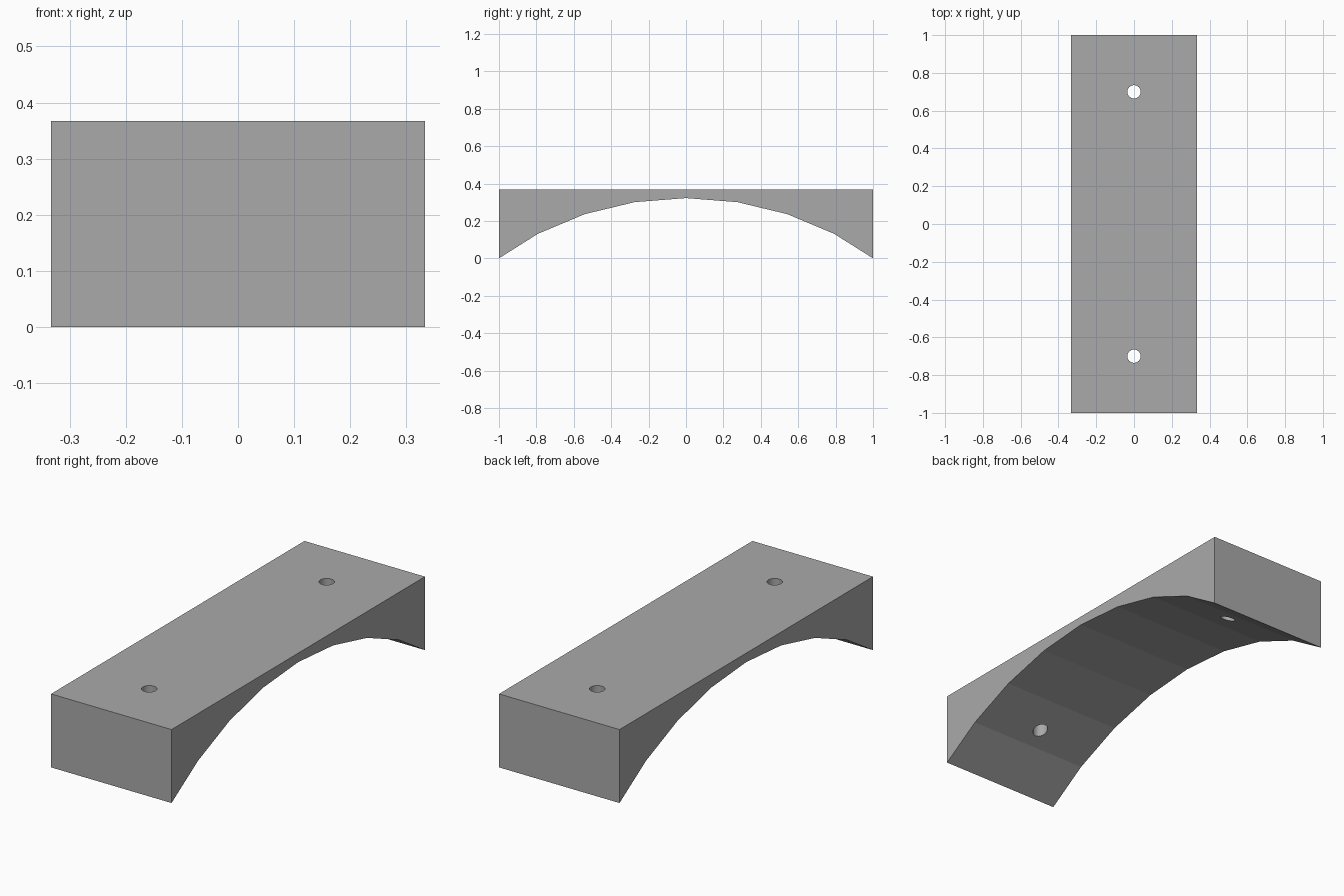
import bpy
import bmesh
from math import sin, cos, radians

HALF_WIDTH, HALF_LENGTH, HEIGHT = 0.333, 1.0, 0.367
ARCH_TOP, ARCH_RY, ARCH_RZ = 0.322, 1.584, 1.426
HOLE_RADIUS, HOLE_Y = 0.035, 0.7

default_cube = bpy.data.objects.get("Cube")
if default_cube:
    bpy.data.objects.remove(default_cube, do_unlink=True)

grey = bpy.data.materials.new("plain grey")
grey.use_nodes = True
colour = (0.4, 0.4, 0.4, 1)
grey.diffuse_color = colour
grey.node_tree.nodes["Principled BSDF"].inputs["Base Color"].default_value = colour


def add_object(name, bm):
    bmesh.ops.recalc_face_normals(bm, faces=bm.faces)
    mesh = bpy.data.meshes.new(name)
    bm.to_mesh(mesh)
    bm.free()
    mesh.materials.append(grey)
    obj = bpy.data.objects.new(name, mesh)
    bpy.context.collection.objects.link(obj)
    return obj


# Arched block: side profile with a faceted elliptical underside, extruded in x
arch = [(ARCH_RY * sin(radians(a)), ARCH_TOP - ARCH_RZ * (1 - cos(radians(a))))
        for a in range(-30, 31, 10)]
profile = [(-HALF_LENGTH, 0), *arch, (HALF_LENGTH, 0),
           (HALF_LENGTH, HEIGHT), (-HALF_LENGTH, HEIGHT)]
bm = bmesh.new()
side = bm.faces.new([bm.verts.new((-HALF_WIDTH, y, z)) for y, z in profile])
extruded = bmesh.ops.extrude_face_region(bm, geom=[side])["geom"]
bmesh.ops.translate(bm, vec=(2 * HALF_WIDTH, 0, 0),
                    verts=[v for v in extruded if isinstance(v, bmesh.types.BMVert)])
block = add_object("arched_block", bm)

# Two vertical screw holes
for label, y in (("front", -HOLE_Y), ("back", HOLE_Y)):
    bm = bmesh.new()
    bmesh.ops.create_cone(bm, cap_ends=True, segments=32, radius1=HOLE_RADIUS,
                          radius2=HOLE_RADIUS, depth=1)
    bmesh.ops.translate(bm, vec=(0, y, HEIGHT / 2), verts=bm.verts)
    cutter = add_object(label + "_hole_cutter", bm)
    cutter.hide_render = True
    cut = block.modifiers.new(label + "_hole", "BOOLEAN")
    cut.operation = "DIFFERENCE"
    cut.solver = "EXACT"
    cut.object = cutter
    bpy.context.view_layer.objects.active = block
    bpy.ops.object.modifier_apply(modifier=cut.name)
    bpy.data.objects.remove(cutter, do_unlink=True)
